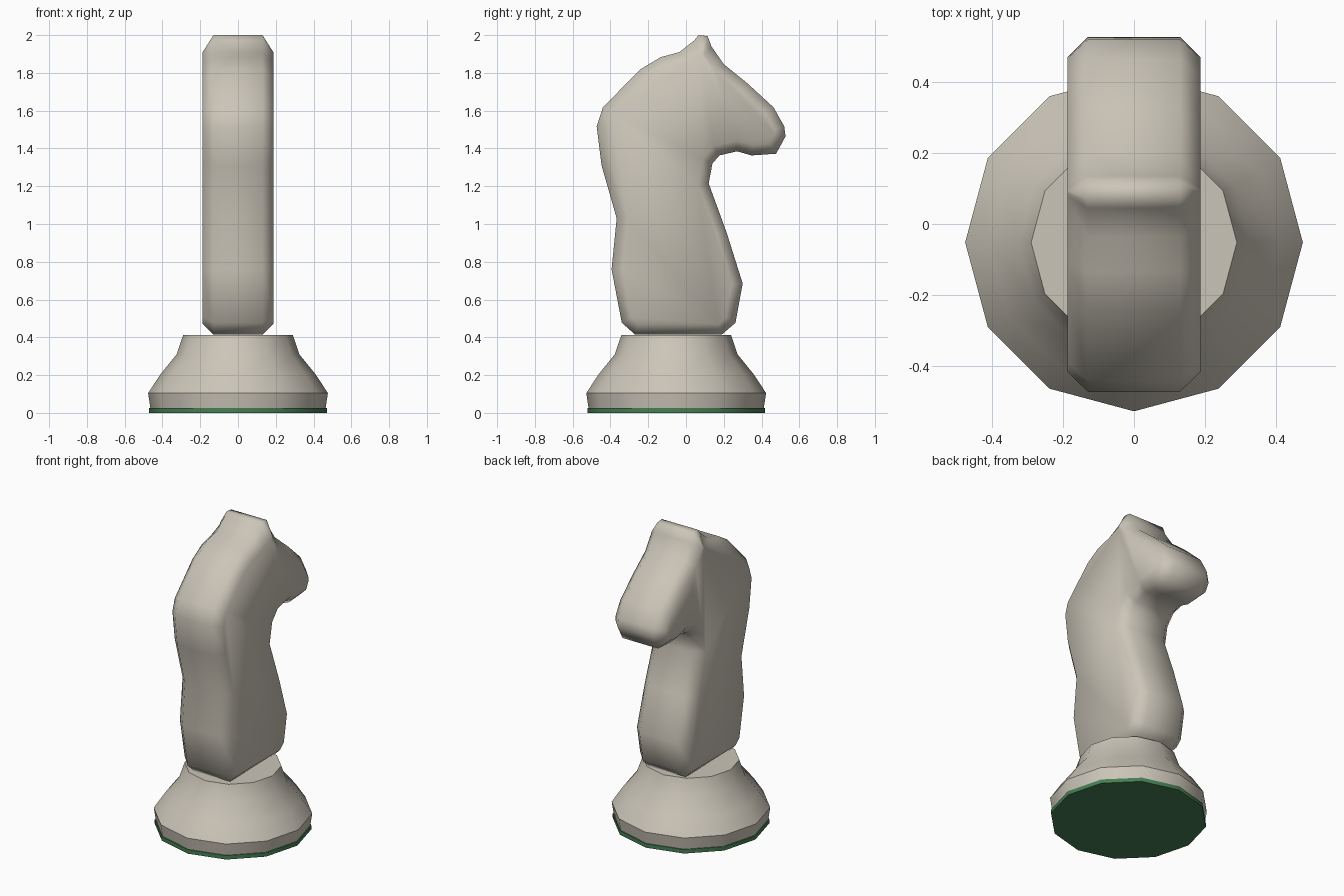
import bpy, bmesh, math
from mathutils import Vector

if "Cube" in bpy.data.objects:
    bpy.data.objects.remove(bpy.data.objects["Cube"])


def material(name, rgb):
    m = bpy.data.materials.new(name)
    m.diffuse_color = (*rgb, 1)
    m.use_nodes = True
    m.node_tree.nodes["Principled BSDF"].inputs["Base Color"].default_value = m.diffuse_color
    return m


ivory = material("warm ivory", (0.60, 0.56, 0.48))
green = material("green felt", (0.06, 0.21, 0.085))


def skin(name, rings, mat, angle):
    """Join equal-length point rings into a closed, capped solid."""
    bm = bmesh.new()
    loops = [[bm.verts.new(p) for p in ring] for ring in rings]
    n = len(loops[0])
    for a, b in zip(loops, loops[1:]):
        for i in range(n):
            j = (i + 1) % n
            bm.faces.new((a[i], a[j], b[j], b[i]))
    bm.faces.new(loops[0][::-1])
    bm.faces.new(loops[-1])
    bmesh.ops.recalc_face_normals(bm, faces=bm.faces)
    mesh = bpy.data.meshes.new(name)
    bm.to_mesh(mesh)
    bm.free()
    mesh.materials.append(mat)
    ob = bpy.data.objects.new(name, mesh)
    bpy.context.collection.objects.link(ob)
    bpy.ops.object.select_all(action='DESELECT')
    ob.select_set(True)
    bpy.context.view_layer.objects.active = ob
    bpy.ops.object.shade_smooth_by_angle(angle=math.radians(angle))
    return ob


def lathe(name, profile, mat):
    """Twelve-sided turned part around the base axis."""
    rings = [[(r * math.cos(i * math.pi / 6), -0.052 + r * math.sin(i * math.pi / 6), z)
              for i in range(12)] for r, z in profile]
    return skin(name, rings, mat, 38)


# Felt pad and turned base
lathe("felt_pad", [(0.47, 0), (0.47, 0.026)], green)
lathe("base", [(0.464, 0.026), (0.476, 0.105), (0.41, 0.205),
               (0.325, 0.31), (0.29, 0.413)], ivory)

# Horse outline (y, z), counter-clockwise from the bottom
outline = [(-0.27, 0.415), (0.19, 0.415), (0.262, 0.477), (0.30, 0.685), (0.215, 0.955),
           (0.12, 1.215), (0.14, 1.32), (0.177, 1.363), (0.27, 1.385), (0.347, 1.363),
           (0.477, 1.372), (0.527, 1.464), (0.52, 1.517), (0.463, 1.618), (0.325, 1.745),
           (0.20, 1.846), (0.135, 1.94), (0.114, 1.995), (0.066, 2.0), (0.045, 1.973),
           (-0.035, 1.91), (-0.135, 1.883), (-0.24, 1.82), (-0.44, 1.618), (-0.473, 1.517),
           (-0.447, 1.31), (-0.367, 1.03), (-0.394, 0.76), (-0.34, 0.477)]
# The narrow ear tip closes to a point on the side faces
ear = {16: (0.10, 1.895), 17: (0.095, 1.91), 18: (0.086, 1.91), 19: (0.075, 1.895)}


def inset(points, d):
    out = []
    for i, p in enumerate(points):
        if i in ear:
            out.append(ear[i])
            continue
        p = Vector(p)
        e1 = (p - Vector(points[i - 1])).normalized()
        e2 = (Vector(points[(i + 1) % len(points)]) - p).normalized()
        n1, n2 = Vector((-e1.y, e1.x)), Vector((-e2.y, e2.x))
        q = p + (n1 + n2) * d / (1 + n1.dot(n2))
        out.append((q.x, q.y))
    return out


# Horse: flat slab with wide chamfered rims
side = inset(outline, 0.055)
rings = [[(x, y, z) for y, z in pts] for x, pts in
         ((-0.187, side), (-0.13, outline), (0.13, outline), (0.187, side))]
skin("horse_head_and_neck", rings, ivory, 75)
